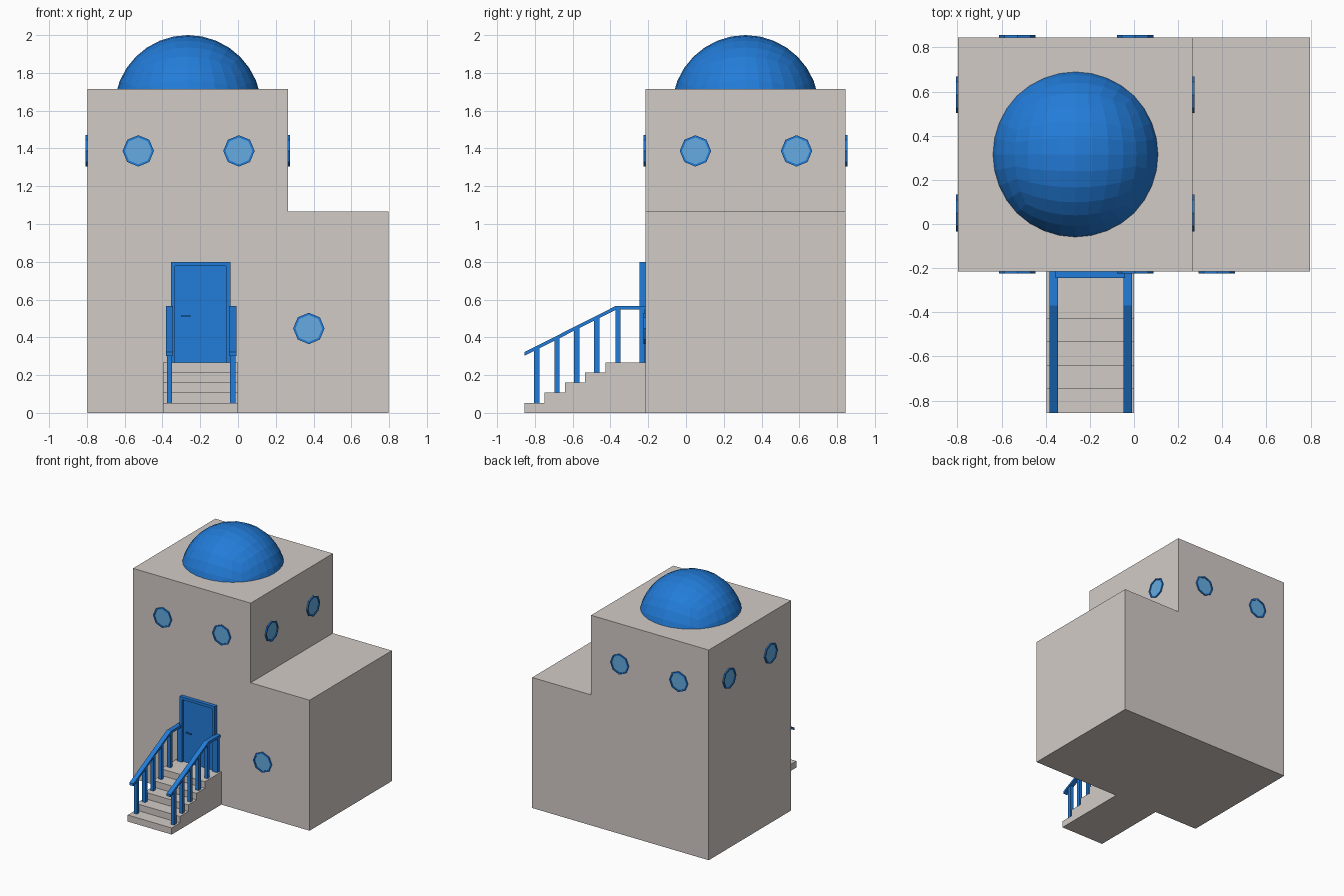
import bpy, bmesh, math
from mathutils import Vector, Matrix

cube = bpy.data.objects.get("Cube")
if cube:
    bpy.data.objects.remove(cube, do_unlink=True)


def material(name, rgb):
    m = bpy.data.materials.new(name)
    m.use_nodes = True
    m.diffuse_color = (*rgb, 1)
    bsdf = next(n for n in m.node_tree.nodes if n.type == 'BSDF_PRINCIPLED')
    bsdf.inputs["Base Color"].default_value = (*rgb, 1)
    return m


WALL = material("warm_plaster", (0.65, 0.60, 0.57))
BLUE = material("bright_blue", (0.016, 0.20, 0.69))
GLASS = material("pale_blue_glass", (0.13, 0.41, 0.75))


def finish(name, bm, *mats):
    mesh = bpy.data.meshes.new(name)
    bm.normal_update()
    bm.to_mesh(mesh)
    bm.free()
    for m in mats:
        mesh.materials.append(m)
    obj = bpy.data.objects.new(name, mesh)
    bpy.context.collection.objects.link(obj)
    return obj


def prism(name, points, offset, mat):
    """Closed outline of 3D points, extruded along offset."""
    bm = bmesh.new()
    face = bm.faces.new([bm.verts.new(p) for p in points])
    ext = bmesh.ops.extrude_face_region(bm, geom=[face], use_keep_orig=True)
    moved = [v for v in ext["geom"] if isinstance(v, bmesh.types.BMVert)]
    bmesh.ops.translate(bm, vec=Vector(offset), verts=moved)
    bmesh.ops.recalc_face_normals(bm, faces=bm.faces)
    return finish(name, bm, mat)


def box(name, x0, x1, y0, y1, z0, z1, mat):
    outline = [(x0, y0, z0), (x1, y0, z0), (x1, y0, z1), (x0, y0, z1)]
    return prism(name, outline, (0, y1 - y0, 0), mat)


# House: stepped block, tall on one side
FRONT, BACK, SIDE, STEP = -0.215, 0.845, 0.797, 0.265
LOW, TALL = 1.065, 1.715
outline = [(-SIDE, 0), (SIDE, 0), (SIDE, LOW), (STEP, LOW), (STEP, TALL), (-SIDE, TALL)]
prism("house_walls", [(x, FRONT, z) for x, z in outline], (0, BACK - FRONT, 0), WALL)

# Dome: faceted quad sphere, cut off at the roof
R = 0.39
bm = bmesh.new()
bmesh.ops.create_cube(bm, size=2)
bmesh.ops.subdivide_edges(bm, edges=bm.edges[:], cuts=7, use_grid_fill=True)
for v in bm.verts:
    v.co = Vector([math.tan(c * math.pi / 4) for c in v.co]).normalized() * R
    v.co += Vector((-0.265, 0.315, 2 - R))
bmesh.ops.bisect_plane(bm, geom=bm.verts[:] + bm.edges[:] + bm.faces[:],
                       plane_co=(0, 0, TALL - 0.005), plane_no=(0, 0, 1), clear_inner=True)
finish("roof_dome", bm, BLUE)


# Octagonal windows: raised rim with a sunken pane
def window(name, location, normal):
    bm = bmesh.new()
    bmesh.ops.create_cone(bm, cap_ends=True, segments=8, radius1=0.083, radius2=0.083, depth=0.02)
    bm.normal_update()
    pane = [f for f in bm.faces if f.normal.z > 0.9]
    bmesh.ops.inset_region(bm, faces=pane, thickness=0.012)
    ext = bmesh.ops.extrude_face_region(bm, geom=pane)
    bmesh.ops.delete(bm, geom=pane, context='FACES_ONLY')
    new = ext["geom"]
    bmesh.ops.translate(bm, vec=(0, 0, -0.006),
                        verts=[g for g in new if isinstance(g, bmesh.types.BMVert)])
    for g in new:
        if isinstance(g, bmesh.types.BMFace):
            g.material_index = 1
    n = Vector(normal)
    across = Vector((0, 0, 1)).cross(n)
    turn = Matrix((across, (0, 0, 1), n)).transposed().to_4x4()
    bm.transform(Matrix.Translation(location) @ turn)
    finish(name, bm, BLUE, GLASS)


HIGH = 1.387
for i, x in enumerate((-0.528, 0.005)):
    window(f"front_window_{i}", (x, FRONT, HIGH), (0, -1, 0))
    window(f"back_window_{i}", (x, BACK, HIGH), (0, 1, 0))
for i, y in enumerate((0.05, 0.585)):
    window(f"left_window_{i}", (STEP, y, HIGH), (1, 0, 0))
    window(f"right_window_{i}", (-SIDE, y, HIGH), (-1, 0, 0))
window("lower_front_window", (0.375, FRONT, 0.447), (0, -1, 0))

# Stairs: one stepped profile
RISE, RUN, START, LANDING = 0.0535, 0.107, -0.855, 0.268
profile = [(FRONT, 0), (START, 0)]
for i in range(5):
    y = START + i * RUN
    profile += [(y, (i + 1) * RISE), (y + RUN, (i + 1) * RISE)]
profile[-1] = (FRONT, LANDING)
prism("stairs", [(-0.397, y, z) for y, z in profile], (0.397, 0, 0), WALL)

# Door with raised frame and handle
box("door_panel", -0.335, -0.06, -0.228, FRONT, LANDING, 0.78, BLUE)
box("door_frame_right", -0.355, -0.333, -0.245, FRONT, LANDING, 0.80, BLUE)
box("door_frame_left", -0.063, -0.04, -0.245, FRONT, LANDING, 0.80, BLUE)
box("door_frame_top", -0.333, -0.063, -0.245, FRONT, 0.778, 0.80, BLUE)
box("door_handle", -0.302, -0.252, -0.243, -0.237, 0.51, 0.519, BLUE)
box("door_handle_stem", -0.302, -0.292, -0.238, -0.226, 0.51, 0.519, BLUE)

# Railings: bent handrail on six posts, one on each side of the stairs
BEND, TOP, END, THICK = -0.37, 0.567, 0.322, 0.02
rail = [(START, END), (BEND, TOP), (FRONT, TOP)]
rail += [(y, z - THICK) for y, z in reversed(rail)]
for side, x in (("right", -0.363), ("left", -0.028)):
    prism(f"{side}_handrail", [(x - 0.019, y, z) for y, z in rail], (0.038, 0, 0), BLUE)
    for i, y in enumerate((-0.79, -0.683, -0.578, -0.473, -0.36, -0.232)):
        base = min((i + 1) * RISE, LANDING)
        top = min(TOP, END + (y - START) * (TOP - END) / (BEND - START)) - 0.012
        box(f"{side}_post_{i}", x - 0.014, x + 0.014, y - 0.014, y + 0.014, base, top, BLUE)
